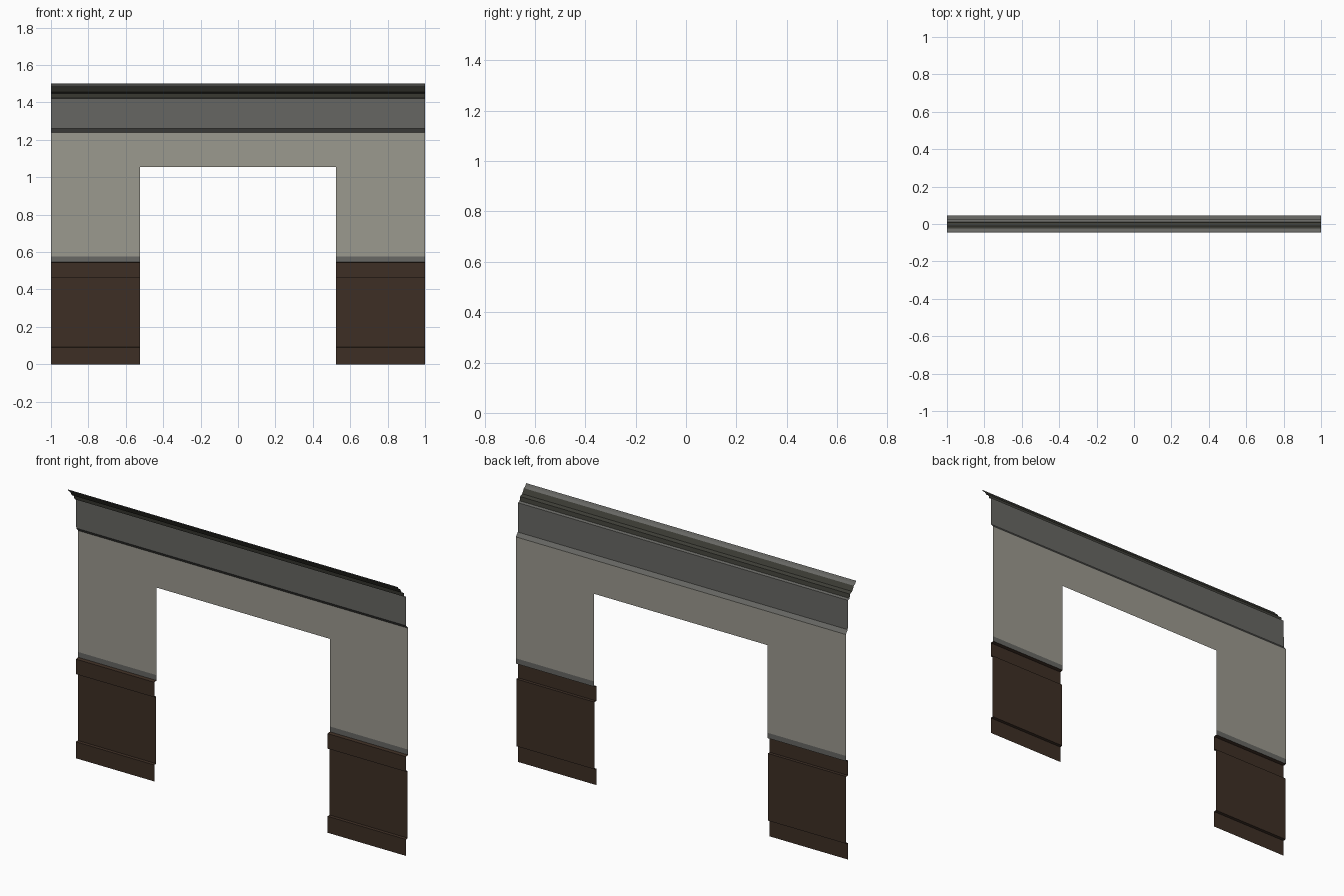
import bpy, bmesh

if "Cube" in bpy.data.objects:
    bpy.data.objects.remove(bpy.data.objects["Cube"])


def material(name, rgb):
    m = bpy.data.materials.new(name)
    m.diffuse_color = (*rgb, 1.0)
    m.use_nodes = True
    m.node_tree.nodes["Principled BSDF"].inputs["Base Color"].default_value = m.diffuse_color
    return m


PLASTER = material("warm grey plaster", (0.33, 0.32, 0.275))
WOOD = material("dark brown wood", (0.047, 0.028, 0.018))
TRIM = material("mid grey trim", (0.135, 0.135, 0.125))
DARK = material("dark grey moulding", (0.048, 0.048, 0.038))

WALL_Y, RAISED_Y = 0.045, 0.026   # wall plane and the raised trim in front of it
HALF, DOOR = 1.0, 0.525           # half width of wall and of opening
DOOR_TOP = 1.055


def sweep(name, profile, x0, x1, mats, slots=None):
    """Open (y, z) profile swept along x, running upward so it faces the front."""
    bm = bmesh.new()
    rows = [[bm.verts.new((x, y, z)) for x in (x0, x1)] for y, z in profile]
    for i, (a, b) in enumerate(zip(rows, rows[1:])):
        f = bm.faces.new((a[0], a[1], b[1], b[0]))
        f.material_index = slots[i] if slots else 0
    me = bpy.data.meshes.new(name)
    bm.to_mesh(me)
    bm.free()
    for m in mats:
        me.materials.append(m)
    ob = bpy.data.objects.new(name, me)
    bpy.context.collection.objects.link(ob)
    return ob


# Piers either side of the opening: skirting, panel, dado rail, grey band, plaster
for side, x0, x1 in (("left", -HALF, -DOOR), ("right", DOOR, HALF)):
    sweep("wainscot_" + side,
          [(RAISED_Y, 0), (RAISED_Y, 0.09), (WALL_Y - 0.004, 0.092),
           (WALL_Y - 0.004, 0.46), (RAISED_Y, 0.461), (RAISED_Y, 0.543),
           (WALL_Y, 0.546)], x0, x1, [WOOD])
    sweep("pier_" + side,
          [(WALL_Y, 0.546), (WALL_Y, 0.575), (WALL_Y, DOOR_TOP)],
          x0, x1, [TRIM, PLASTER], [0, 1])
    sweep("pier_top_" + side, [(WALL_Y, DOOR_TOP), (WALL_Y, 1.24)], x0, x1, [PLASTER])

# Plaster above the opening
sweep("lintel", [(WALL_Y, DOOR_TOP), (WALL_Y, 1.24)], -DOOR, DOOR, [PLASTER])

# Frieze board with sloped lower edge and a small ledge under the cornice
sweep("frieze",
      [(WALL_Y, 1.24), (RAISED_Y + 0.002, 1.26), (RAISED_Y, 1.42), (0.012, 1.425)],
      -HALF, HALF, [TRIM])

# Cornice: dark stepped cove and a lighter flared lip
sweep("cornice",
      [(0.012, 1.425), (0.008, 1.447), (-0.01, 1.455), (-0.025, 1.48),
       (-0.038, 1.488), (-0.045, 1.5)],
      -HALF, HALF, [DARK, TRIM], [0, 0, 0, 1, 1])
